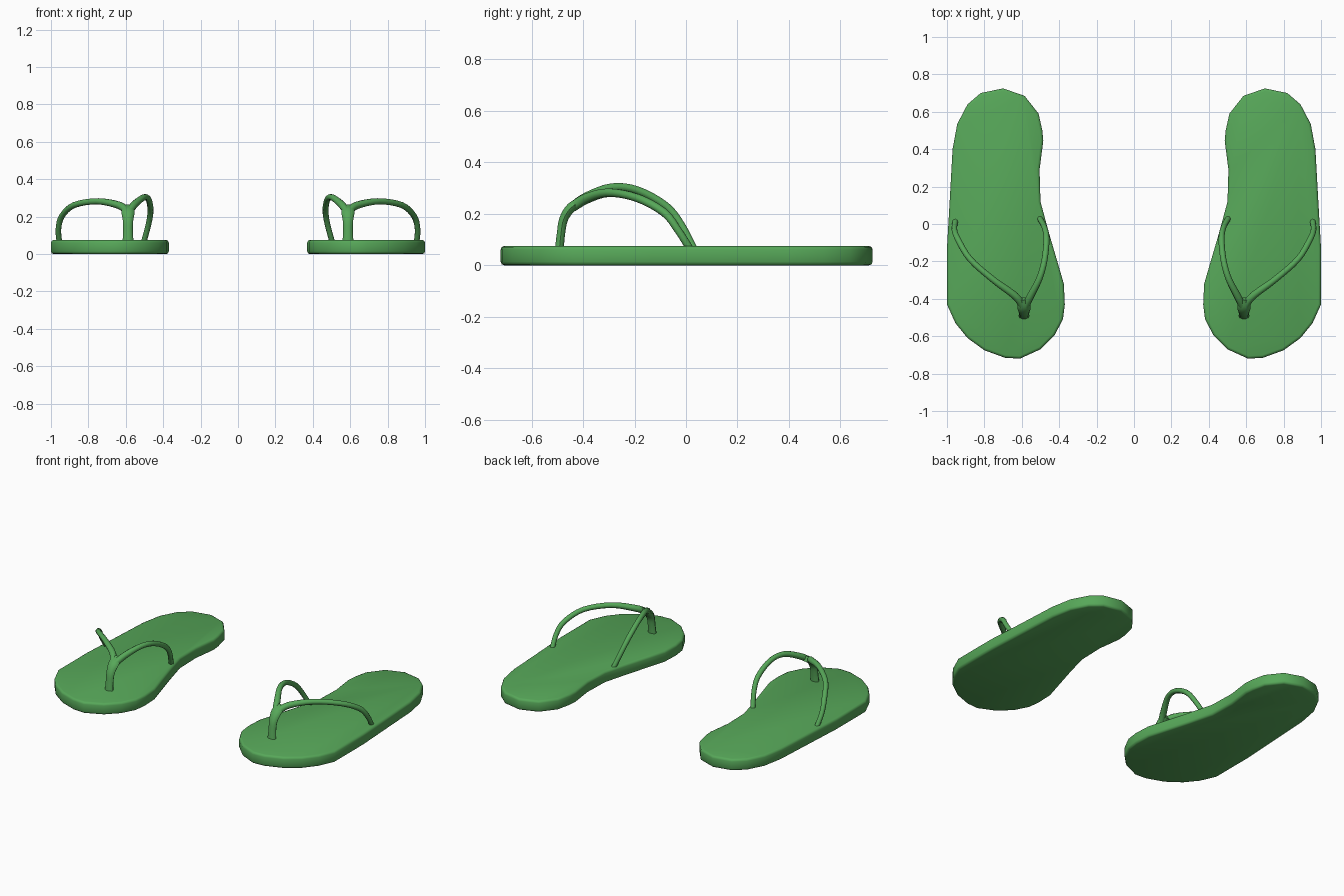
import bpy, bmesh, math
from mathutils import Vector

if "Cube" in bpy.data.objects:
    bpy.data.objects.remove(bpy.data.objects["Cube"])

green = bpy.data.materials.new("green rubber")
green.diffuse_color = (0.095, 0.39, 0.1, 1)
green.use_nodes = True
green.node_tree.nodes["Principled BSDF"].inputs["Base Color"].default_value = green.diffuse_color

# Sole outline, running from the heel round the outer edge
OUTLINE = [(.70, .725), (.82, .70), (.89, .64), (.945, .535), (.97, .40), (.985, .13),
           (1, -.13), (1, -.43), (.955, -.53), (.89, -.61), (.80, -.675), (.69, -.715),
           (.61, -.72), (.50, -.67), (.425, -.595), (.38, -.51), (.37, -.43), (.375, -.32),
           (.41, -.20), (.457, -.04), (.50, .12), (.505, .29), (.485, .445), (.49, .50),
           (.51, .59), (.585, .685)]

# Strap paths: x, y, z, half width, half thickness
POST = [(.588, -.492, .06, .03, .018), (.588, -.486, .12, .026, .017),
        (.588, -.475, .18, .028, .018), (.588, -.445, .225, .036, .02),
        (.59, -.40, .25, .032, .018)]
OUTER = [(.595, -.44, .228, .02, .02), (.635, -.385, .26, .02, .02),
         (.75, -.30, .282, .017, .017), (.875, -.19, .262, .016, .016),
         (.94, -.085, .205, .016, .016), (.96, -.03, .135, .015, .015),
         (.955, .018, .06, .015, .015)]
INNER = [(.58, -.44, .228, .02, .02), (.553, -.385, .265, .02, .02),
         (.505, -.29, .302, .017, .017), (.478, -.19, .292, .016, .016),
         (.468, -.08, .232, .016, .016), (.478, -.02, .16, .015, .015),
         (.505, .032, .06, .015, .015)]


def finish(bm, name, side):
    """Store the mesh, mirroring it for the left foot."""
    if side < 0:
        for v in bm.verts:
            v.co.x = -v.co.x
    bmesh.ops.recalc_face_normals(bm, faces=bm.faces)
    me = bpy.data.meshes.new(name)
    bm.to_mesh(me)
    bm.free()
    me.materials.append(green)
    ob = bpy.data.objects.new(name, me)
    bpy.context.collection.objects.link(ob)
    bpy.context.view_layer.objects.active = ob
    ob.select_set(True)
    bpy.ops.object.shade_smooth_by_angle(angle=math.radians(50))
    ob.select_set(False)
    return ob


def sole(name, side):
    bm = bmesh.new()
    face = bm.faces.new([bm.verts.new((x, y, 0)) for x, y in OUTLINE])
    top = bmesh.ops.extrude_face_region(bm, geom=[face])["geom"]
    bmesh.ops.translate(bm, vec=(0, 0, .075),
                        verts=[g for g in top if isinstance(g, bmesh.types.BMVert)])
    # Rounded rims above and below
    rims = [e for e in bm.edges if abs(e.verts[0].co.z - e.verts[1].co.z) < .001]
    bmesh.ops.bevel(bm, geom=rims, offset=.014, segments=2, profile=.5, affect='EDGES')
    finish(bm, name, side)


def smooth_path(keys, steps=4):
    """Catmull-Rom samples through the key points."""
    k = [Vector(p) for p in keys]
    k = [2 * k[0] - k[1]] + k + [2 * k[-1] - k[-2]]
    out = []
    for i in range(1, len(k) - 2):
        a, b, c, d = k[i - 1:i + 3]
        for s in range(steps):
            t = s / steps
            out.append(.5 * (2 * b + (c - a) * t + (2 * a - 5 * b + 4 * c - d) * t * t
                             + (3 * b - a - 3 * c + d) * t ** 3))
    return out + [k[-2]]


def strap(name, keys, ref, side, sides=10):
    """Sweep an oval along the path; ref is the width direction."""
    pts = smooth_path(keys)
    bm = bmesh.new()
    rings = []
    for i, p in enumerate(pts):
        t = (pts[min(i + 1, len(pts) - 1)].xyz - pts[max(i - 1, 0)].xyz).normalized()
        w = Vector(ref)
        w = (w - t * w.dot(t)).normalized()
        n = t.cross(w)
        rings.append([bm.verts.new(p.xyz + w * p[3] * math.cos(a) + n * p[4] * math.sin(a))
                      for a in (math.tau * j / sides for j in range(sides))])
    for r0, r1 in zip(rings, rings[1:]):
        for j in range(sides):
            m = (j + 1) % sides
            bm.faces.new((r0[j], r0[m], r1[m], r1[j]))
    bm.faces.new(rings[0])
    bm.faces.new(rings[-1])
    finish(bm, name, side)


# Vector() keeps only .xyz and extra components for 5D keys
for side, label in ((1, "right"), (-1, "left")):
    sole(label + "_sole", side)
    strap(label + "_toe_post", POST, (1, 0, 0), side)
    strap(label + "_outer_strap", OUTER, (-1, 1, 0), side)
    strap(label + "_inner_strap", INNER, (1, 0, 0), side)
